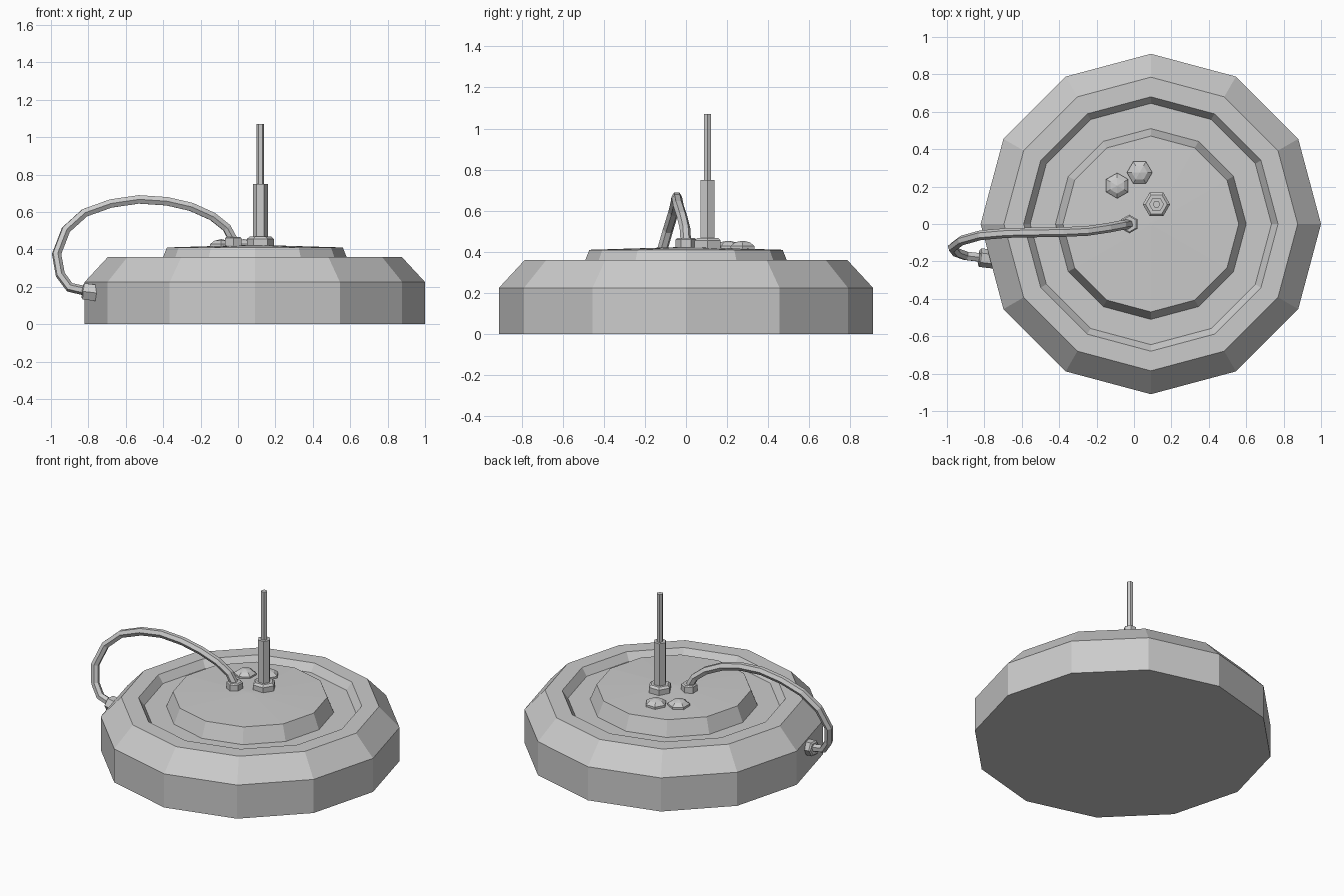
import bpy, math
from mathutils import Vector

if "Cube" in bpy.data.objects:
    bpy.data.objects.remove(bpy.data.objects["Cube"])


def lathe(name, profile, sides, loc, phase=0.0, axis=None):
    """Flat-shaded turned part from (radius, height) points, bottom to top; ends are capped."""
    verts, faces = [], []
    for r, z in profile:
        for i in range(sides):
            a = phase + 2 * math.pi * i / sides
            verts.append((r * math.cos(a), r * math.sin(a), z))
    for k in range(len(profile) - 1):
        for i in range(sides):
            j = (i + 1) % sides
            faces.append((k * sides + i, k * sides + j, (k + 1) * sides + j, (k + 1) * sides + i))
    top = (len(profile) - 1) * sides
    faces.append(tuple(reversed(range(sides))))
    faces.append(tuple(range(top, top + sides)))
    me = bpy.data.meshes.new(name)
    me.from_pydata(verts, [], faces)
    me.update()
    ob = bpy.data.objects.new(name, me)
    ob.location = loc
    if axis:
        ob.rotation_euler = Vector(axis).to_track_quat('Z', 'Y').to_euler()
    bpy.context.collection.objects.link(ob)
    return ob


# twelve-sided body with chamfered rim, groove and raised, slightly domed lid
lathe("body", [(0.91, 0), (0.91, 0.225), (0.785, 0.36), (0.68, 0.36), (0.645, 0.31),
               (0.51, 0.31), (0.47, 0.41), (0.01, 0.424)], 12, (0.09, 0, 0))

# antenna: hex nut, thick sleeve, thin rod
A = (0.12, 0.105, 0)
lathe("antenna_nut", [(0.073, 0.41), (0.073, 0.455), (0.058, 0.468)], 6, A)
lathe("antenna_sleeve", [(0.04, 0.45), (0.04, 0.75)], 6, A)
lathe("antenna_rod", [(0.02, 0.74), (0.02, 1.07)], 6, A)

# domed bolts
for n, (x, y, ph) in enumerate([(-0.09, 0.205, math.pi / 6), (0.03, 0.275, 0)]):
    lathe(f"bolt_{n + 1}", [(0.068, 0.405), (0.068, 0.428), (0.042, 0.446), (0.004, 0.454)],
          6, (x, y, 0), ph)

# cable fittings on the lid and on the side
lathe("cable_lid_nut", [(0.05, 0.41), (0.05, 0.46), (0.042, 0.467)], 6, (-0.025, 0, 0), math.pi / 6)
lathe("cable_side_nut", [(0.04, -0.035), (0.05, -0.028), (0.05, 0.05)], 6,
      (-0.795, -0.183, 0.172), 0, (1, -0.12, -0.12))

# looping cable
path = [(-0.02, 0, 0.44), (-0.06, -0.005, 0.515), (-0.135, -0.02, 0.575), (-0.25, -0.037, 0.627),
        (-0.38, -0.043, 0.657), (-0.53, -0.045, 0.667), (-0.68, -0.048, 0.645),
        (-0.82, -0.06, 0.595), (-0.92, -0.088, 0.505), (-0.97, -0.125, 0.375),
        (-0.95, -0.152, 0.265), (-0.90, -0.17, 0.197), (-0.79, -0.183, 0.172)]
cu = bpy.data.curves.new("cable", 'CURVE')
cu.dimensions = '3D'
cu.bevel_depth = 0.026
cu.bevel_resolution = 1
cu.use_fill_caps = True
sp = cu.splines.new('POLY')
sp.points.add(len(path) - 1)
for p, co in zip(sp.points, path):
    p.co = (*co, 1)
sp.use_smooth = False
cable = bpy.data.objects.new("cable", cu)
bpy.context.collection.objects.link(cable)
bpy.context.view_layer.objects.active = cable
cable.select_set(True)
bpy.ops.object.convert(target='MESH')
